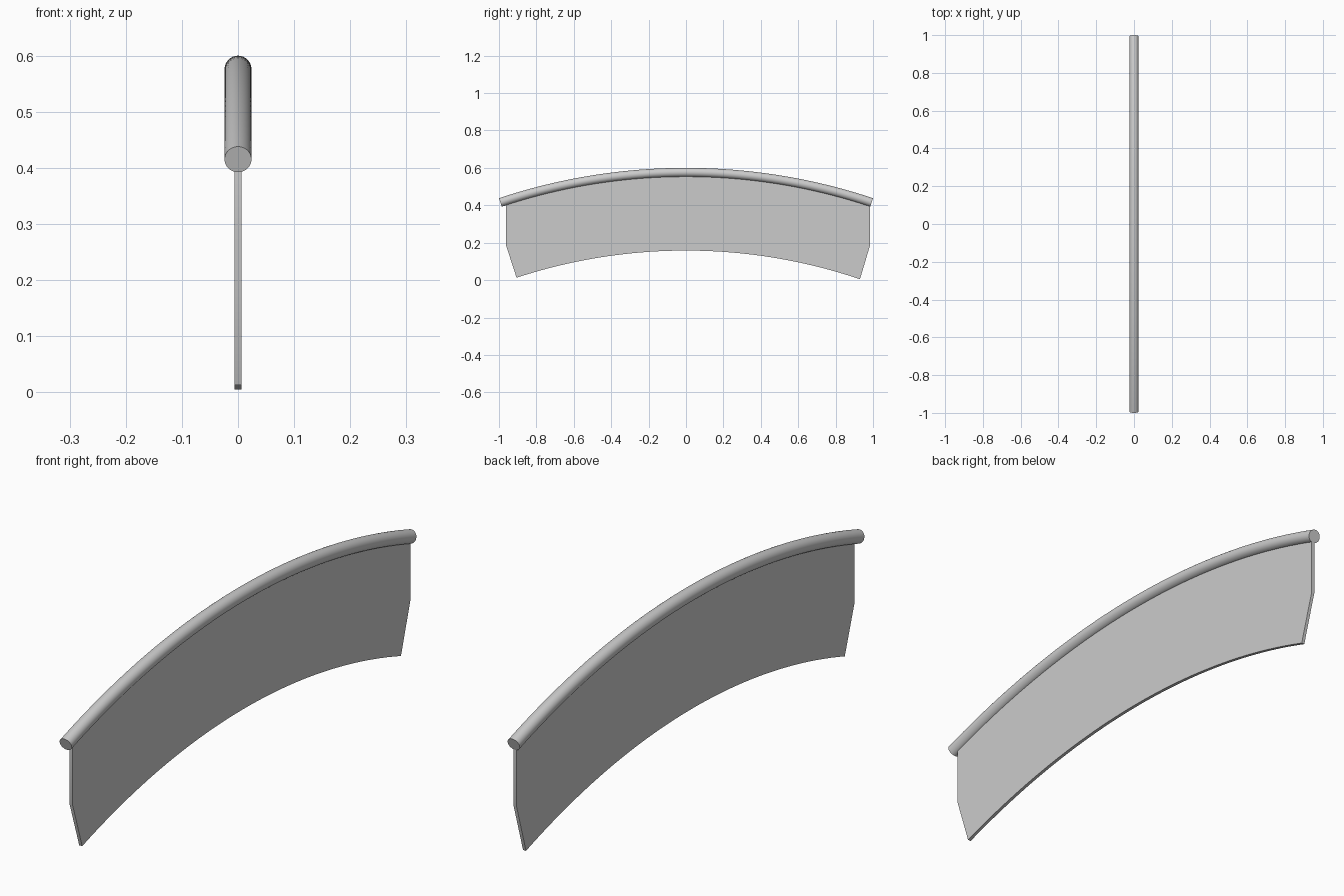
import bpy, bmesh, math

if "Cube" in bpy.data.objects:
    bpy.data.objects.remove(bpy.data.objects["Cube"])

TOP = 0.6            # crest of the rail
R_OUT = 3.167        # outer radius of the arched rail
TUBE = 0.024         # rail cross-section radius
ZC = TOP - R_OUT     # height of the arc centre
R_MID = R_OUT - TUBE
THICK = 0.012


def finish(bm, name):
    bmesh.ops.recalc_face_normals(bm, faces=bm.faces[:])
    me = bpy.data.meshes.new(name)
    bm.to_mesh(me)
    bm.free()
    ob = bpy.data.objects.new(name, me)
    bpy.context.collection.objects.link(ob)
    bpy.context.view_layer.objects.active = ob
    ob.select_set(True)
    bpy.ops.object.shade_smooth_by_angle(angle=math.radians(30))
    ob.select_set(False)
    return ob


# Arched round rail with flat end caps
bm = bmesh.new()
half = math.asin(1 / R_OUT)
N, SEG = 48, 32
rings = []
for i in range(N + 1):
    a = half * (2 * i / N - 1)
    ring = []
    for j in range(SEG):
        t = 2 * math.pi * j / SEG
        r = R_MID + TUBE * math.cos(t)
        ring.append(bm.verts.new((TUBE * math.sin(t), r * math.sin(a), ZC + r * math.cos(a))))
    rings.append(ring)
for p, q in zip(rings, rings[1:]):
    for j in range(SEG):
        k = (j + 1) % SEG
        bm.faces.new((p[j], p[k], q[k], q[j]))
bm.faces.new(rings[0])
bm.faces.new(rings[-1])
finish(bm, "curved_rail")

# Thin hanging panel: strips between the upper and lower arcs, angled lower corners
R_TOP, R_LOW, Z_LOW = R_MID - 0.012, 2.9, 0.158


def column(y_top, y_mid, z_mid, y_low):
    z_top = ZC + math.sqrt(R_TOP ** 2 - y_top ** 2)
    z_low = Z_LOW - R_LOW + math.sqrt(R_LOW ** 2 - y_low ** 2)
    return [(y_top, z_top), (y_mid, z_mid), (y_low, z_low)]


bm = bmesh.new()
M = 48
cols = []
for i in range(M + 1):
    t = i / M
    y = -0.963 + t * (0.985 + 0.963)
    y_low = -0.906 + t * (0.93 + 0.906)
    z_mid = 0.189 + 0.16 * (1 - (2 * t - 1) ** 2)
    cols.append([bm.verts.new((-THICK / 2, *p)) for p in column(y, y, z_mid, y_low)])
for p, q in zip(cols, cols[1:]):
    for k in range(2):
        bm.faces.new((p[k], q[k], q[k + 1], p[k + 1]))
ext = bmesh.ops.extrude_face_region(bm, geom=bm.faces[:], use_keep_orig=True)
new = [v for v in ext["geom"] if isinstance(v, bmesh.types.BMVert)]
bmesh.ops.translate(bm, verts=new, vec=(THICK, 0, 0))
finish(bm, "hanging_panel")
